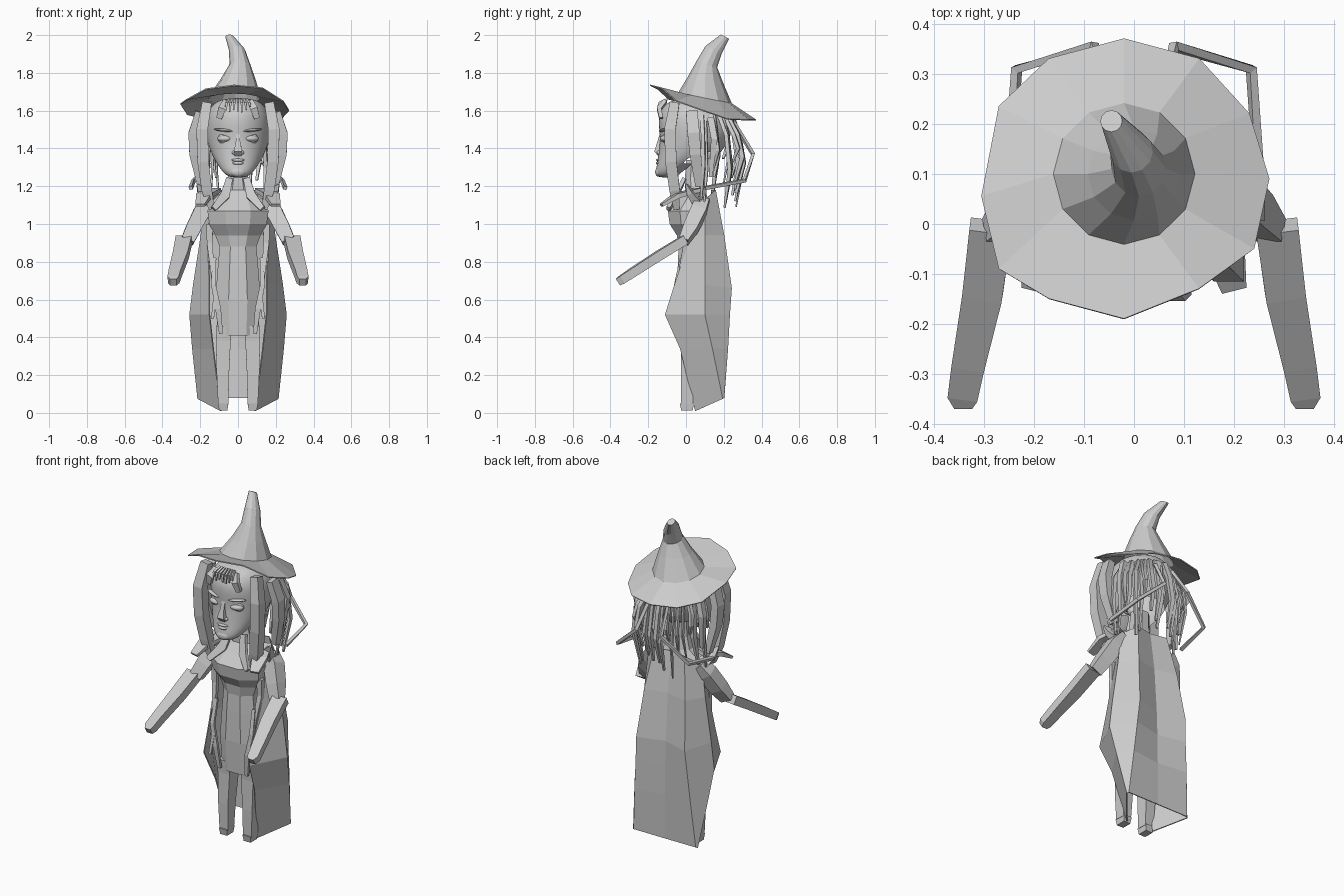
import bpy, bmesh, math, random
from mathutils import Vector

random.seed(4)
grey = bpy.data.materials.new("light grey")
grey.diffuse_color = (0.6, 0.6, 0.6, 1)


def loft(name, rings, closed=True, caps=True):
    """Skin a list of equal-length point rings."""
    bm = bmesh.new()
    rows = [[bm.verts.new(p) for p in r] for r in rings]
    n = len(rows[0])
    for a, b in zip(rows, rows[1:]):
        for i in range(n if closed else n - 1):
            j = (i + 1) % n
            bm.faces.new((a[i], a[j], b[j], b[i]))
    if closed and caps:
        bm.faces.new(rows[0])
    if closed:
        bm.faces.new(rows[-1])
    bmesh.ops.recalc_face_normals(bm, faces=bm.faces)
    me = bpy.data.meshes.new(name)
    bm.to_mesh(me)
    bm.free()
    me.materials.append(grey)
    ob = bpy.data.objects.new(name, me)
    bpy.context.collection.objects.link(ob)
    return ob


def bar(name, pts, widths, depths, ref=(0, 1, 0)):
    """Square-section strip that follows a path."""
    pts = [Vector(p) for p in pts]
    rings = []
    for i, p in enumerate(pts):
        t = (pts[min(i + 1, len(pts) - 1)] - pts[max(i - 1, 0)]).normalized()
        s = t.cross(Vector(ref)).normalized()
        u = s.cross(t)
        w, d = widths[i] / 2, depths[i] / 2
        rings.append([p + s * w + u * d, p - s * w + u * d,
                      p - s * w - u * d, p + s * w - u * d])
    return loft(name, rings)


def pair(name, pts, widths, depths, ref=(0, 1, 0)):
    for side, k in (("left", 1), ("right", -1)):
        bar(side + "_" + name, [(k * x, y, z) for x, y, z in pts], widths, depths,
            (k * ref[0], ref[1], ref[2]))


def oval(yf, yb, z, rx, n):
    """Horizontal oval ring between a front and a back y."""
    cy, ry = (yf + yb) / 2, (yb - yf) / 2
    angles = [2 * math.pi * (i + 0.5) / n for i in range(n)]
    return [(rx * math.cos(a), cy + ry * math.sin(a), z) for a in angles]


def blob(name, loc, scale, rot=(0, 0, 0)):
    bpy.ops.mesh.primitive_uv_sphere_add(segments=16, ring_count=10, location=loc, rotation=rot)
    ob = bpy.context.object
    ob.name = name
    ob.scale = scale
    ob.data.materials.append(grey)
    bpy.ops.object.shade_smooth()


def thicken(ob, t):
    m = ob.modifiers.new("thickness", "SOLIDIFY")
    m.thickness, m.offset = t, 0


# pointed hat: drooping brim, then a cone bending backwards
rings = [[(-.02, .37, 1.55), (-.17, .33, 1.555), (-.27, .235, 1.58), (-.305, .055, 1.635),
          (-.27, -.09, 1.66), (-.17, -.15, 1.715), (-.02, -.19, 1.735), (.13, -.13, 1.72),
          (.24, -.05, 1.65), (.27, .09, 1.6), (.23, .22, 1.555), (.13, .33, 1.55)]]
for cx, cy, z, r, tilt in [(-.02, .1, 1.665, .14, -.2), (0, .1, 1.765, .09, -.1),
                           (.01, .11, 1.845, .052, -.3), (-.005, .145, 1.92, .04, -.5),
                           (-.045, .205, 1.99, .02, -.5)]:
    ring = []
    for i in range(12):
        a = math.pi / 2 + 2 * math.pi * i / 12
        ring.append((cx + r * math.cos(a), cy + r * math.sin(a), z + tilt * r * math.sin(a)))
    rings.append(ring)
thicken(loft("hat", rings, caps=False), 0.006)

# smooth head, hollow and open underneath
head = loft("head", [oval(yf, yb, z, rx, 14) for z, rx, yf, yb in [
    (1.245, .038, -.145, -.06), (1.265, .078, -.166, -.03), (1.32, .115, -.155, .05),
    (1.38, .15, -.15, .19), (1.45, .172, -.142, .24), (1.53, .178, -.152, .255),
    (1.6, .165, -.145, .24), (1.67, .11, -.08, .17)]])
bm = bmesh.new()
bm.from_mesh(head.data)
under = [f for f in bm.faces
         if f.calc_center_median().z < 1.37 and f.calc_center_median().y > .0]
bmesh.ops.delete(bm, geom=under, context="FACES")
bm.to_mesh(head.data)
bm.free()
head.modifiers.new("round", "SUBSURF").levels = 2
head.modifiers["round"].render_levels = 2
for p in head.data.polygons:
    p.use_smooth = True

# face details
bar("nose", [(0, -.132, 1.48), (0, -.143, 1.43), (0, -.152, 1.385), (0, -.138, 1.365)],
    [.022, .024, .045, .035], [.012, .02, .032, .02])
blob("upper_lip", (0, -.147, 1.338), (.036, .011, .008))
blob("lower_lip", (0, -.148, 1.322), (.03, .012, .009))
blob("chin", (0, -.145, 1.275), (.04, .018, .025))
for k in (1, -1):
    blob("eyelid", (k * .073, -.115, 1.452), (.038, .022, .017), (0, 0, k * .3))
    blob("eyeball", (k * .073, -.092, 1.452), (.034, .034, .034))
    blob("brow", (k * .078, -.12, 1.497), (.052, .016, .008), (0, -k * .1, k * .35))
    blob("nostril", (k * .02, -.142, 1.378), (.013, .013, .011))

# torso, neck and hips as one faceted body
loft("body", [oval(yf, yb, z, rx, 8) for z, rx, yf, yb in [
    (.41, .115, -.045, .1), (.6, .13, -.055, .13), (.78, .115, -.05, .12),
    (.88, .105, -.045, .11), (.94, .13, -.055, .12), (1.0, .165, -.095, .13),
    (1.07, .175, -.105, .13), (1.13, .14, -.05, .12), (1.18, .08, -.01, .11),
    (1.25, .058, -.01, .1), (1.34, .055, 0, .1)]])

# legs and feet
pair("leg", [(.075, .02, .46), (.078, .02, .38), (.08, .01, .2), (.078, .005, .045)],
     [.085, .078, .065, .055], [.1, .09, .075, .06])
pair("foot", [(.078, .005, .05), (.078, .005, .012)], [.052, .045], [.075, .06])

# arms
pair("upper_arm", [(.15, .09, 1.12), (.19, .07, 1.07), (.235, .025, .98), (.268, -.012, .91)],
     [.07, .085, .08, .07], [.07, .08, .075, .05])
pair("forearm", [(.286, -.005, .917), (.303, -.14, .835), (.331, -.28, .745),
                 (.342, -.34, .705), (.342, -.36, .692)],
     [.085, .08, .066, .06, .035], [.05, .05, .047, .045, .04], (0, 0, 1))

# long open cloak with a shallow fold down the centre back, one half mirrored
half = [
    [(.14, .05, 1.14), (.175, .1, 1.13), (.1, .155, 1.18), (0, .135, 1.18)],
    [(.16, .02, .92), (.195, .1, .94), (.135, .2, .94), (0, .17, .94)],
    [(.15, -.06, .68), (.235, .1, .68), (.16, .24, .66), (0, .19, .66)],
    [(.15, -.11, .52), (.255, .1, .52), (.17, .23, .52), (0, .195, .52)],
    [(.13, -.03, .34), (.24, .14, .34), (.185, .22, .34), (0, .198, .34)],
    [(.09, .05, .01), (.212, .195, .075), (.205, .2, .08), (0, .2, .08)],
]
thicken(loft("cloak", [r + [(-x, y, z) for x, y, z in reversed(r[:-1])] for r in half],
             closed=False), 0.006)

# collar flaps and lapels
pair("collar_flap", [(.13, .06, 1.18), (.18, -.05, 1.15), (.2, -.13, 1.1)],
     [.09, .085, .05], [.02, .025, .015], (0, 0, 1))
pair("shoulder_point", [(.16, .06, 1.12), (.19, .02, 1.17), (.215, 0, 1.21)],
     [.07, .05, .01], [.05, .03, .01])
pair("lapel", [(.045, -.01, 1.24), (.07, -.05, 1.15), (.13, -.095, 1.08)],
     [.035, .05, .03], [.02, .02, .02])

# hanging straps over the dress
pair("strap", [(.125, -.025, .82), (.13, -.055, .68), (.105, -.06, .55), (.09, -.045, .42)],
     [.02, .025, .03, .02], [.015] * 4)
pair("cross_strap", [(.14, -.03, .76), (.12, -.06, .62), (.135, -.07, .5)],
     [.015, .02, .015], [.012] * 3)
pair("bodice_strip", [(.15, .0, 1.0), (.15, .0, .9), (.135, -.03, .75)],
     [.035, .03, .02], [.03, .025, .02])

# thick hair locks framing the face
pair("front_lock", [(.165, -.06, 1.64), (.19, -.085, 1.5), (.185, -.08, 1.33),
                    (.165, -.06, 1.18), (.14, -.05, 1.08)],
     [.05, .06, .06, .055, .03], [.05, .06, .06, .055, .03])
pair("side_lock", [(.205, .03, 1.595), (.24, .04, 1.48), (.235, .05, 1.37), (.2, .07, 1.2)],
     [.04, .045, .045, .03], [.06, .065, .06, .04])
pair("rear_lock", [(.18, .13, 1.56), (.215, .15, 1.45), (.2, .13, 1.25)],
     [.03, .035, .02], [.035, .035, .02])

# fringe
pair("fringe_chunk", [(.065, -.11, 1.65), (.085, -.142, 1.61), (.1, -.132, 1.56)],
     [.03, .04, .03], [.02, .025, .02])
for i in range(7):
    x = (i - 3) * .02
    tip = random.uniform(1.59, 1.625)
    bar("fringe_strand", [(x * .8, -.1, 1.66), (x, -.14, 1.64), (x * 1.1, -.148, tip)],
        [.01, .012, .008], [.01, .012, .008])

# loose strands bent around the back
pair("bent_strand", [(.06, .25, 1.54), (.08, .355, 1.37), (.235, .31, 1.23), (.25, .1, 1.19)],
     [.018] * 4, [.018] * 4, (.3, 0, 1))
for i in range(22):
    a = math.pi * (.02 + .96 * (i + random.uniform(-.3, .3)) / 21)
    c, s = math.cos(a), math.sin(a)
    f, end = random.uniform(.9, 1.2), random.uniform(1.06, 1.36)
    w = random.uniform(.012, .026)
    bar("back_strand", [(.15 * c, .07 + .17 * s, 1.575), (.19 * c * f, .07 + .2 * s * f, 1.47),
                        (.2 * c * f, .07 + .225 * s * f, (1.48 + end) / 2),
                        (.2 * c, .06 + .2 * s * f, end)],
        [w, w, w, w * .5], [w, w, w, w * .5], (.2, 1, 0))
